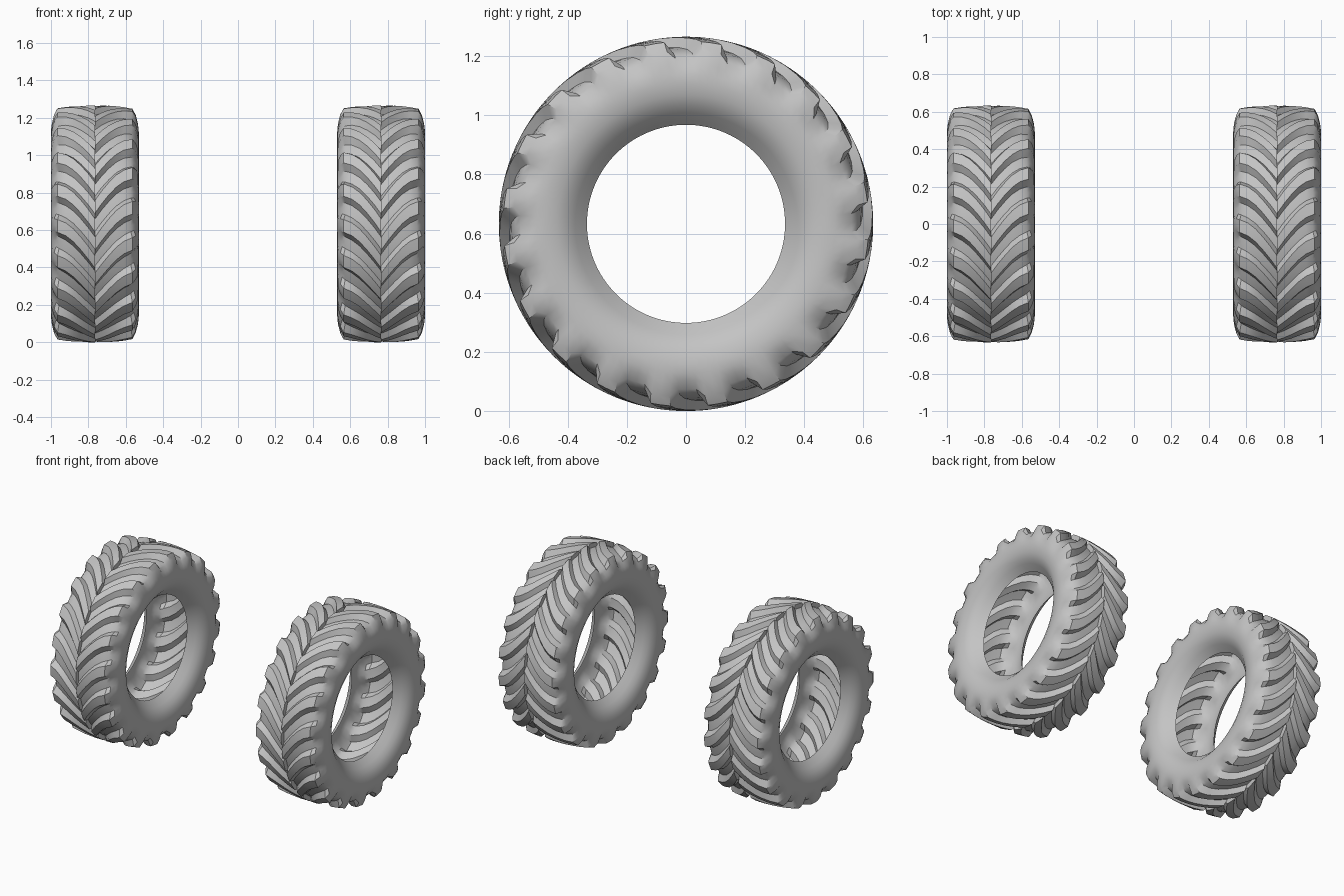
import bpy
import bmesh
from math import cos, sin, pi

cube = bpy.data.objects.get("Cube")
if cube:
    bpy.data.objects.remove(cube, do_unlink=True)

RADIUS = 0.633
TRACK = 0.765
LUGS = 20
PITCH = 2 * pi / LUGS
TOP = 0.055                  # half angle of a lug's top face
FOOT = PITCH / 2 - TOP       # half angle of a lug's foot

# Half section from crown to bead: x, groove radius, lug radius, groove-to-lug widening, sweep angle
SECTION = [
    (0.000, 0.603, 0.603, 0.000, 0.00),
    (0.000, 0.603, 0.633, 0.000, 0.00),
    (0.035, 0.603, 0.633, 0.000, 0.08),
    (0.075, 0.601, 0.632, 0.000, 0.16),
    (0.115, 0.597, 0.629, 0.000, 0.23),
    (0.155, 0.590, 0.625, 0.000, 0.28),
    (0.192, 0.577, 0.618, 0.008, 0.31),
    (0.208, 0.560, 0.585, 0.010, 0.32),
    (0.226, 0.530, 0.538, 0.004, 0.32),
    (0.234, 0.505, 0.505, 0.000, 0.32),
    (0.235, 0.475, 0.475, 0.000, 0.32),
    (0.228, 0.435, 0.435, 0.000, 0.32),
    (0.212, 0.400, 0.400, 0.000, 0.32),
    (0.190, 0.375, 0.375, 0.000, 0.32),
    (0.165, 0.350, 0.350, 0.000, 0.32),
    (0.150, 0.335, 0.335, 0.000, 0.32),
]

# Columns across one lug pitch: angle offset, and whether it lies on the lug top
COLUMNS = [(-PITCH / 2, 0), (-FOOT, 0), (-TOP, 1), (0, 1), (TOP, 1), (FOOT, 0)]


def add_half(bm, side, phase):
    """Shell of one tyre half, with swept lugs raised from the carcass."""
    rows = []
    for x, groove, lug, widen, sweep in SECTION:
        row = []
        for k in range(LUGS):
            for offset, raised in COLUMNS:
                a = phase + sweep + k * PITCH + offset
                r = lug if raised else groove
                px = side * (x + widen * raised)
                row.append(bm.verts.new((px, -r * cos(a), r * sin(a))))
        rows.append(row)
    n = len(rows[0])
    for upper, lower in zip(rows, rows[1:]):
        for j in range(n):
            k = (j + 1) % n
            quad = [upper[j], lower[j], lower[k], upper[k]]
            bm.faces.new(quad if side > 0 else quad[::-1])


def make_tyre(name, x, material):
    bm = bmesh.new()
    add_half(bm, 1, -0.17)
    add_half(bm, -1, -0.17 + PITCH / 2)
    bmesh.ops.remove_doubles(bm, verts=bm.verts, dist=0.0005)
    mesh = bpy.data.meshes.new(name)
    bm.to_mesh(mesh)
    bm.free()
    mesh.materials.append(material)
    tyre = bpy.data.objects.new(name, mesh)
    tyre.location = (x, 0, RADIUS)
    bpy.context.collection.objects.link(tyre)
    bpy.ops.object.select_all(action='DESELECT')
    tyre.select_set(True)
    bpy.context.view_layer.objects.active = tyre
    bpy.ops.object.shade_smooth_by_angle(angle=0.5)


# Single rubber colour
rubber = bpy.data.materials.new("grey_rubber")
rubber.use_nodes = True
colour = (0.55, 0.55, 0.55, 1)
rubber.diffuse_color = colour
rubber.node_tree.nodes["Principled BSDF"].inputs["Base Color"].default_value = colour

make_tyre("left_tyre", TRACK, rubber)
make_tyre("right_tyre", -TRACK, rubber)
